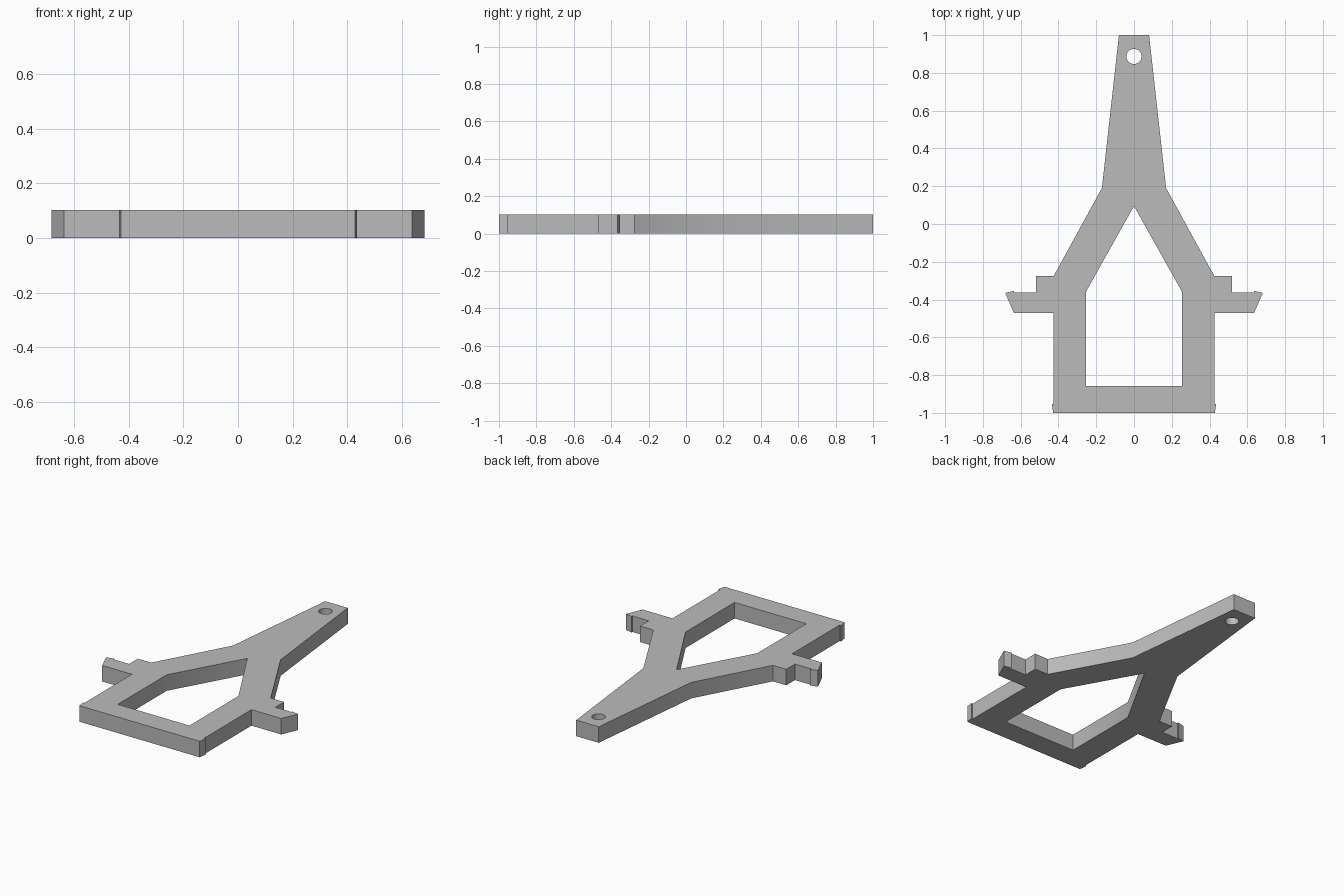
import bpy, bmesh
from math import cos, sin, tau, radians

cube = bpy.data.objects.get("Cube")
if cube:
    bpy.data.objects.remove(cube, do_unlink=True)

THICKNESS = 0.103

grey = bpy.data.materials.new("plain grey")
grey.use_nodes = True
colour = (0.5, 0.5, 0.5, 1)
grey.diffuse_color = colour
grey.node_tree.nodes["Principled BSDF"].inputs["Base Color"].default_value = colour


def mirrored(half):
    """Close a right-hand half profile with its mirror image."""
    return half + [(-x, y) for x, y in reversed(half) if x > 0]


def plate(name, loops, height, material):
    """Extrude an outline with holes into a flat plate standing on z = 0."""
    bm = bmesh.new()
    edges = []
    for loop in loops:
        verts = [bm.verts.new((x, y, 0)) for x, y in loop]
        edges += [bm.edges.new((verts[i - 1], verts[i])) for i in range(len(verts))]
    bmesh.ops.triangle_fill(bm, edges=edges, use_beauty=True, use_dissolve=False)
    top = bmesh.ops.extrude_face_region(bm, geom=bm.faces[:], use_keep_orig=True)
    moved = [g for g in top["geom"] if isinstance(g, bmesh.types.BMVert)]
    bmesh.ops.translate(bm, verts=moved, vec=(0, 0, height))
    bmesh.ops.recalc_face_normals(bm, faces=bm.faces[:])
    # merge the flat caps
    bmesh.ops.dissolve_limit(bm, angle_limit=radians(1), verts=bm.verts[:], edges=bm.edges[:])
    mesh = bpy.data.meshes.new(name)
    bm.to_mesh(mesh)
    bm.free()
    mesh.materials.append(material)
    obj = bpy.data.objects.new(name, mesh)
    bpy.context.collection.objects.link(obj)
    return obj


# Outer profile: tapered handle, sloping shoulder, barbed side arm, square base
outline = mirrored([
    (0.08, 1), (0.17, 0.19), (0.425, -0.275),
    (0.52, -0.275), (0.52, -0.363), (0.636, -0.363), (0.634, -0.354),
    (0.682, -0.365), (0.636, -0.47), (0.425, -0.47),
    (0.425, -0.955), (0.435, -0.953), (0.428, -1),
])

# House-shaped window and round hanging hole
window = mirrored([(0, 0.095), (0.255, -0.36), (0.255, -0.857)])
hole = [(0.04 * cos(tau * i / 32), 0.887 + 0.04 * sin(tau * i / 32)) for i in range(32)]

frame = plate("frame_plate", [outline, window, hole], THICKNESS, grey)
bpy.context.view_layer.objects.active = frame
frame.select_set(True)
bpy.ops.object.shade_smooth_by_angle(angle=radians(30))
